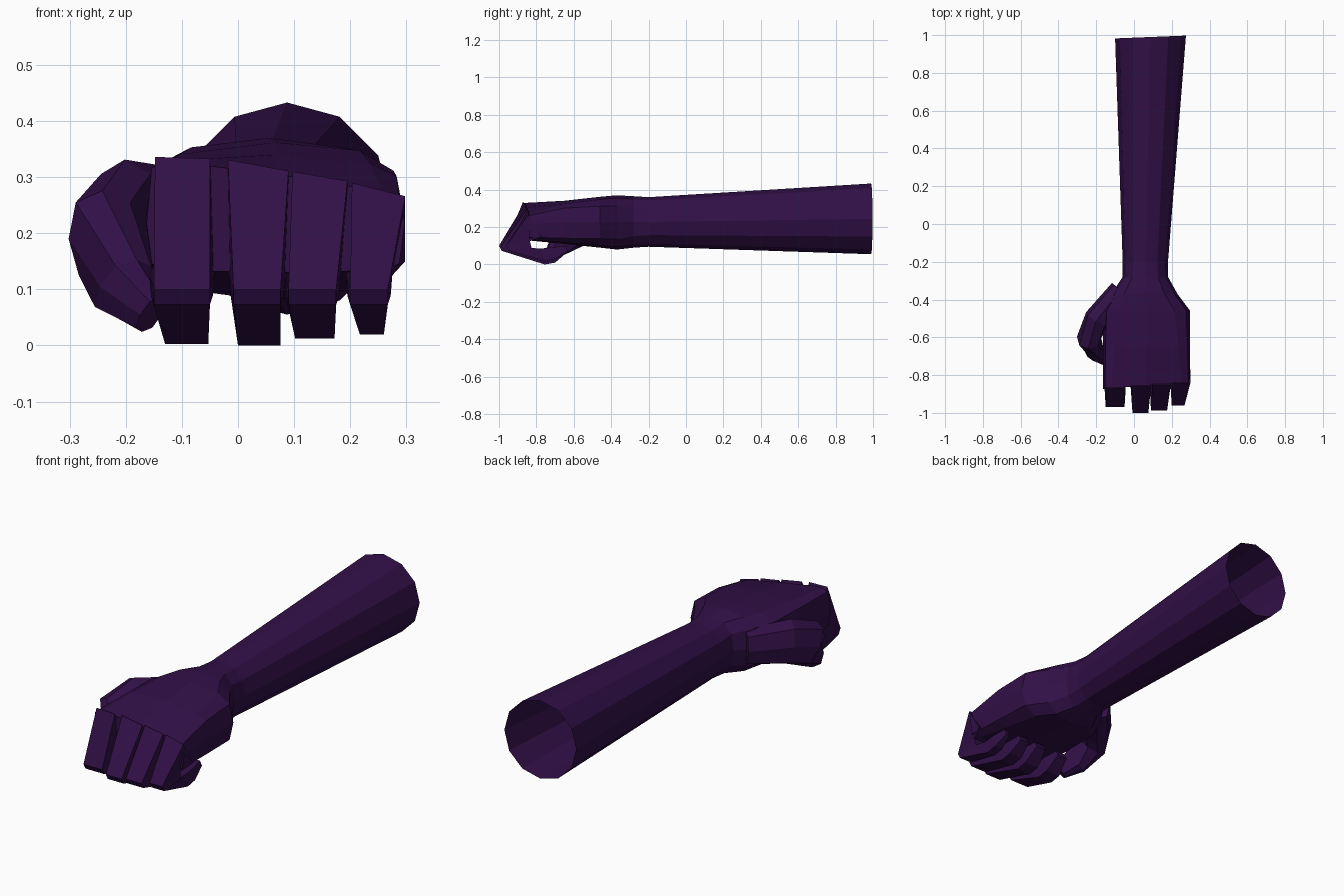
import bpy, bmesh, math
from mathutils import Vector

if "Cube" in bpy.data.objects:
    bpy.data.objects.remove(bpy.data.objects["Cube"])

skin = bpy.data.materials.new("dark purple")
skin.diffuse_color = (0.031, 0.005, 0.063, 1)
skin.use_nodes = True
skin.node_tree.nodes["Principled BSDF"].inputs["Base Color"].default_value = skin.diffuse_color


def loft(name, rings, cap_start=True, cap_end=True):
    """Skin a list of equal-sized point rings into one flat-shaded object."""
    bm = bmesh.new()
    vs = [[bm.verts.new(p) for p in r] for r in rings]
    n = len(rings[0])
    for a, b in zip(vs, vs[1:]):
        for i in range(n):
            j = (i + 1) % n
            bm.faces.new((a[i], a[j], b[j], b[i]))
    if cap_start:
        bm.faces.new(vs[0][::-1])
    if cap_end:
        bm.faces.new(vs[-1])
    bmesh.ops.recalc_face_normals(bm, faces=bm.faces)
    me = bpy.data.meshes.new(name)
    bm.to_mesh(me)
    bm.free()
    me.materials.append(skin)
    ob = bpy.data.objects.new(name, me)
    bpy.context.collection.objects.link(ob)
    return ob


def rounded(sides, power):
    """Unit superellipse: power 2 is a circle, higher is boxier."""
    pts = []
    for i in range(sides):
        a = 2 * math.pi * i / sides
        c, s = math.cos(a), math.sin(a)
        pts.append((math.copysign(abs(c) ** (2 / power), c),
                    math.copysign(abs(s) ** (2 / power), s)))
    return pts


# Forearm, wrist and palm: y, x range, z range, boxiness, top slope, y skew
stations = [
    (0.99, -0.10, 0.275, 0.055, 0.433, 2.0, 0.0, 0.04),
    (-0.20, -0.06, 0.18, 0.095, 0.36, 2.2, 0.0, 0.0),
    (-0.28, -0.06, 0.18, 0.09, 0.365, 2.4, 0.0, 0.0),
    (-0.37, -0.12, 0.23, 0.08, 0.37, 2.8, 0.0, 0.0),
    (-0.46, -0.165, 0.297, 0.09, 0.362, 3.2, 0.02, 0.0),
    (-0.65, -0.165, 0.297, 0.11, 0.34, 4.5, 0.05, 0.0),
    (-0.855, -0.163, 0.297, 0.13, 0.305, 7.0, 0.15, 0.08),
]
rings = []
for y, x0, x1, z0, z1, power, slope, skew in stations:
    cx, cz, rx, rz = (x0 + x1) / 2, (z0 + z1) / 2, (x1 - x0) / 2, (z1 - z0) / 2
    ring = []
    for u, v in rounded(12, power):
        drop = slope * u * rx * max(v, 0)
        ring.append((cx + u * rx, y + skew * u * rx, cz + v * rz - drop))
    rings.append(ring)
loft("forearm_and_palm", rings, cap_start=False)

# Curled fingers: x ranges at knuckle, bend and tip, knuckle heights, reach, bottom
fingers = {
    "index_finger": ((-0.148, -0.050), (-0.150, -0.050), (-0.130, -0.053), (0.336, 0.333), -0.968, 0.003),
    "middle_finger": ((-0.018, 0.090), (-0.008, 0.076), (0.000, 0.076), (0.331, 0.311), -1.000, 0.000),
    "ring_finger": ((0.097, 0.195), (0.090, 0.175), (0.102, 0.172), (0.310, 0.293), -0.988, 0.012),
    "little_finger": ((0.203, 0.298), (0.200, 0.267), (0.217, 0.260), (0.290, 0.266), -0.962, 0.020),
}
for name, (top, bend, tip, heights, reach, low) in fingers.items():
    ky = -0.872 + 0.08 * (top[0] + 0.16)

    def section(xr, outer, inner, flare=0.0, slope=0.0):
        (oy, oz), (iy, iz) = outer, inner
        return [(xr[0], oy, oz), (xr[1], oy, oz - slope),
                (xr[1] + flare, iy, iz), (xr[0] - flare, iy, iz)]

    loft(name, [
        section(top, (ky, heights[0]), (-0.77, 0.15), 0.0, heights[0] - heights[1]),
        section(bend, (reach, 0.100), (-0.835, 0.125), 0.008),
        section(bend, (reach + 0.015, 0.073), (-0.825, 0.088), 0.005),
        section(tip, (-0.755, low), (-0.775, 0.085)),
        section(tip, (-0.700, low + 0.010), (-0.715, 0.092)),
        section((tip[0] + 0.012, tip[1] - 0.012), (-0.630, 0.070), (-0.645, 0.100)),
    ])

# Thumb: centre, height radius and width radius along its curl
path = [
    ((-0.070, -0.35, 0.225), 0.085, 0.060),
    ((-0.195, -0.505, 0.225), 0.107, 0.070),
    ((-0.238, -0.600, 0.190), 0.105, 0.064),
    ((-0.205, -0.675, 0.105), 0.065, 0.050),
    ((-0.155, -0.722, 0.055), 0.038, 0.028),
]
centres = [Vector(p[0]) for p in path]
rings = []
for i, (_, high, wide) in enumerate(path):
    t = (centres[min(i + 1, len(path) - 1)] - centres[max(i - 1, 0)]).normalized()
    side = t.cross(Vector((0, 0, 1))).normalized()
    up = side.cross(t)
    rings.append([centres[i] + side * u * wide + up * v * high for u, v in rounded(8, 2.5)])
loft("thumb", rings)
